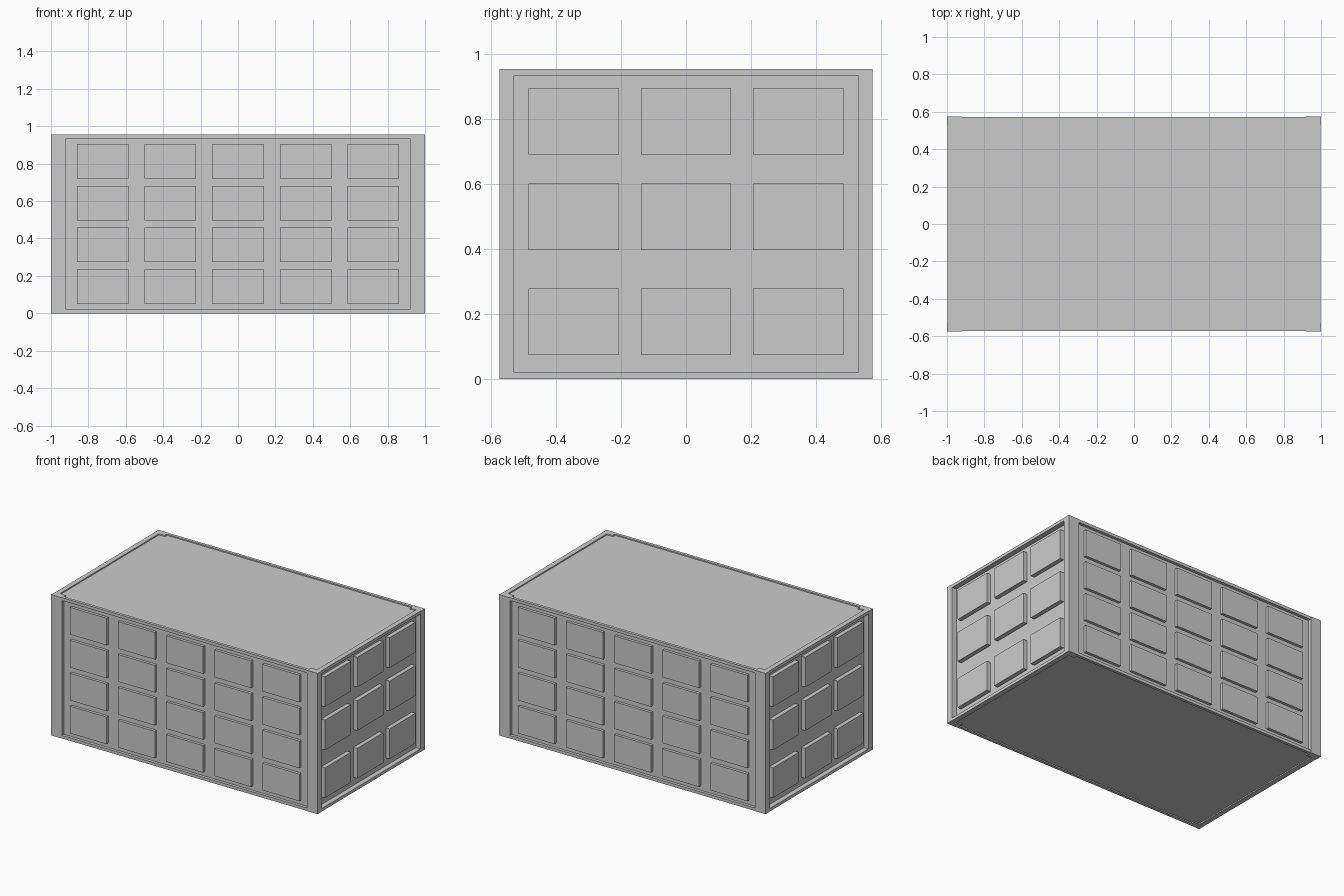
import bpy

if "Cube" in bpy.data.objects:
    bpy.data.objects.remove(bpy.data.objects["Cube"])

L, W, H = 1.0, 0.575, 0.955   # half length, half width, height
DX, DY = 0.036, 0.022         # recess depth on the ends and on the long sides
PX, PY = 0.08, 0.045          # corner post section
RAIL = 0.02                   # rail height
LIP = 0.008                   # top and bottom sheets sit inside the rim


def box(name, lo, hi):
    bpy.ops.mesh.primitive_cube_add(size=1, location=[(a + b) / 2 for a, b in zip(lo, hi)])
    ob = bpy.context.object
    ob.name = name
    ob.scale = [abs(b - a) for a, b in zip(lo, hi)]
    bpy.ops.object.transform_apply(location=True, rotation=False, scale=True)
    return ob


# Inner body
box("container_body", (-L + DX, -W + DY, LIP), (L - DX, W - DY, H - LIP))

# Corner posts
for sx in (-1, 1):
    for sy in (-1, 1):
        box("corner_post", (sx * L, sy * W, 0), (sx * (L - PX), sy * (W - PY), H))

# Top and bottom rails, set in a hair from the posts
for z0, z1 in ((0.0, RAIL), (H - RAIL, H)):
    for s in (-1, 1):
        box("long_rail", (-L + PX, s * (W - 0.002), z0), (L - PX, s * (W - DY), z1))
        box("end_rail", (s * (L - 0.002), -W + PY, z0), (s * (L - DX), W - PY, z1))

# Raised panels on the long sides
for s in (-1, 1):
    for i in range(5):
        x = (i - 2) * 0.3615
        for j in range(4):
            z = 0.142 + j * 0.2235
            box("long_side_panel", (x - 0.138, s * (W - 0.003), z - 0.092),
                (x + 0.138, s * (W - DY - 0.01), z + 0.092))

# Raised panels on the ends
for s in (-1, 1):
    for i in range(3):
        y = (i - 1) * 0.346
        for j in range(3):
            z = 0.176 + j * 0.309 + (0.015 if j == 1 else 0)
            box("end_panel", (s * (L - 0.007), y - 0.139, z - 0.102),
                (s * (L - DX - 0.01), y + 0.139, z + 0.102))
